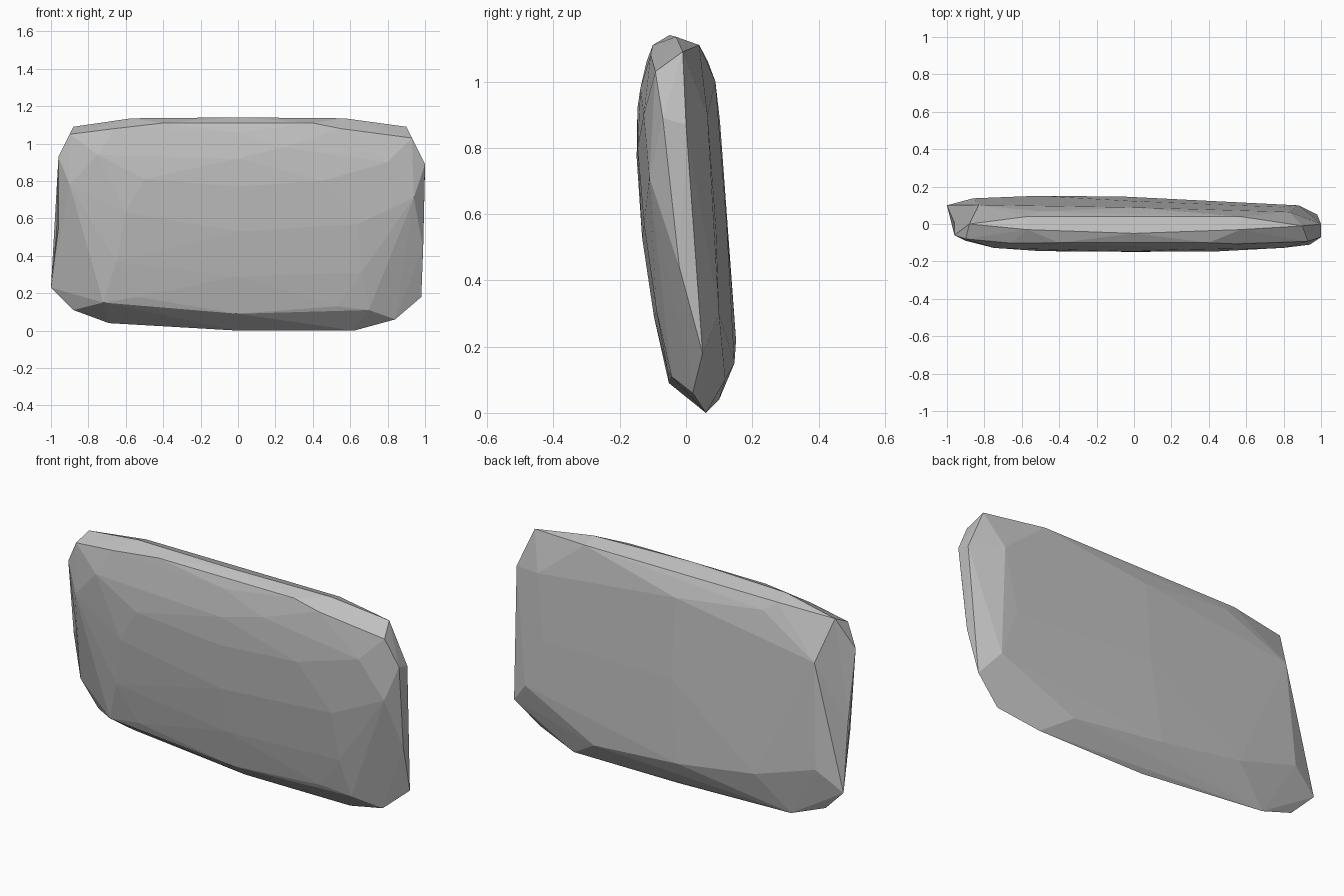
import bpy
import bmesh
import math
from mathutils import Vector

# Remove the default cube
default_cube = bpy.data.objects.get("Cube")
if default_cube is not None:
    bpy.data.objects.remove(default_cube, do_unlink=True)


def make_material(name, grey):
    """One plain matte colour for viewport and render."""
    material = bpy.data.materials.new(name)
    colour = (grey, grey, grey, 1)
    material.diffuse_color = colour
    material.use_nodes = True
    shader = material.node_tree.nodes["Principled BSDF"]
    shader.inputs["Base Color"].default_value = colour
    shader.inputs["Roughness"].default_value = 0.9
    return material


def front_depth(x, z):
    """Bulging front: fullest near the upper part, fading towards the ends."""
    bulge_height = 0.85
    steepness = 0.17 if z < bulge_height else 0.7
    vertical_falloff = steepness * (z - bulge_height) ** 2
    end_falloff = 0.01 * x ** 2 + 0.035 * x ** 4
    return -0.15 + vertical_falloff + end_falloff


def back_depth(x, z):
    """Shallow domed back, leaning forward, rounded at the foot and top."""
    leaning_plane = 0.16 - 0.065 * z - 0.022 * x
    end_falloff = 0.02 * x ** 2 + 0.01 * x ** 4
    foot_tuck = 2 * max(0, 0.2 - z) ** 2
    top_tuck = 2.5 * max(0, z - 0.95) ** 2
    return leaning_plane - end_falloff - foot_tuck - top_tuck


# Chiselled corners on the front face, row by row (x, z)
front_corners = [
    (-.72, .15), (-.54, .18), (0, .09), (.53, .13), (.7, .11),
    (-.65, .37), (0, .29), (.66, .31),
    (-.6, .63), (0, .53), (.64, .57),
    (-.5, .81), (0, .77), (.45, .8), (.94, .71),
    (-.75, .94), (0, .92), (.24, .98), (.8, .9),
    (-.66, 1.08), (0, 1.06), (.55, 1.08), (.93, 1.03),
    (-.4, 1.11), (.4, 1.11),
]

# Chiselled corners on the back face (x, z)
back_corners = [
    (0, .58), (0, 1), (.5, 1.04), (.83, .9), (.78, .56), (.88, .3),
    (.46, .1), (-.05, .15), (-.51, .22), (-.86, .33), (-.78, .63),
    (-.83, .88), (-.5, 1.06),
]

# Corners around the rim (x, y, z)
rim_corners = [
    (-1, .1, .23), (-.88, .08, .11), (-.69, .1, .04), (0, .06, 0),
    (.62, .06, 0), (.84, .02, .06), (.98, .05, .18), (.99, -.02, .44),
    (1, -.07, .89), (1, 0, .87), (.9, -.01, 1.09), (0, -.05, 1.14),
    (-.88, 0, 1.09), (-.9, -.08, 1.05), (-.96, -.06, .93),
    (-.9, -.09, .78),
]

# Top edge facets, matching on both sides
for side in (-1, 1):
    rim_corners.append((side * .57, -.03, 1.135))
    rim_corners.append((side * .57, .04, 1.11))

# Wrap all the corners in one faceted skin
bm = bmesh.new()
for x, z in front_corners:
    bm.verts.new((x, front_depth(x, z), z))
for x, z in back_corners:
    bm.verts.new((x, back_depth(x, z), z))
for corner in rim_corners:
    bm.verts.new(corner)

# Corner that starts proud of the end and is pressed in afterwards
notch_start = Vector((-1, .05, .54))
bm.verts.new(notch_start)

hull = bmesh.ops.convex_hull(bm, input=bm.verts[:])
unused = {item for item in hull["geom_interior"] + hull["geom_unused"]
          if isinstance(item, bmesh.types.BMVert)}
bmesh.ops.delete(bm, geom=list(unused), context="VERTS")

# Press the shallow hollow into the end
notch = min(bm.verts, key=lambda vert: (vert.co - notch_start).length)
notch.co = (-.97, 0, .52)

# Merge almost coplanar triangles into broad flat facets
bmesh.ops.dissolve_limit(bm, angle_limit=math.radians(1),
                         verts=bm.verts[:], edges=bm.edges[:])
bmesh.ops.recalc_face_normals(bm, faces=bm.faces[:])

# Stone slab object, flat shaded
mesh = bpy.data.meshes.new("stone_slab")
bm.to_mesh(mesh)
bm.free()
for polygon in mesh.polygons:
    polygon.use_smooth = False
mesh.materials.append(make_material("stone grey", 0.52))
stone_slab = bpy.data.objects.new("stone_slab", mesh)
bpy.context.collection.objects.link(stone_slab)
